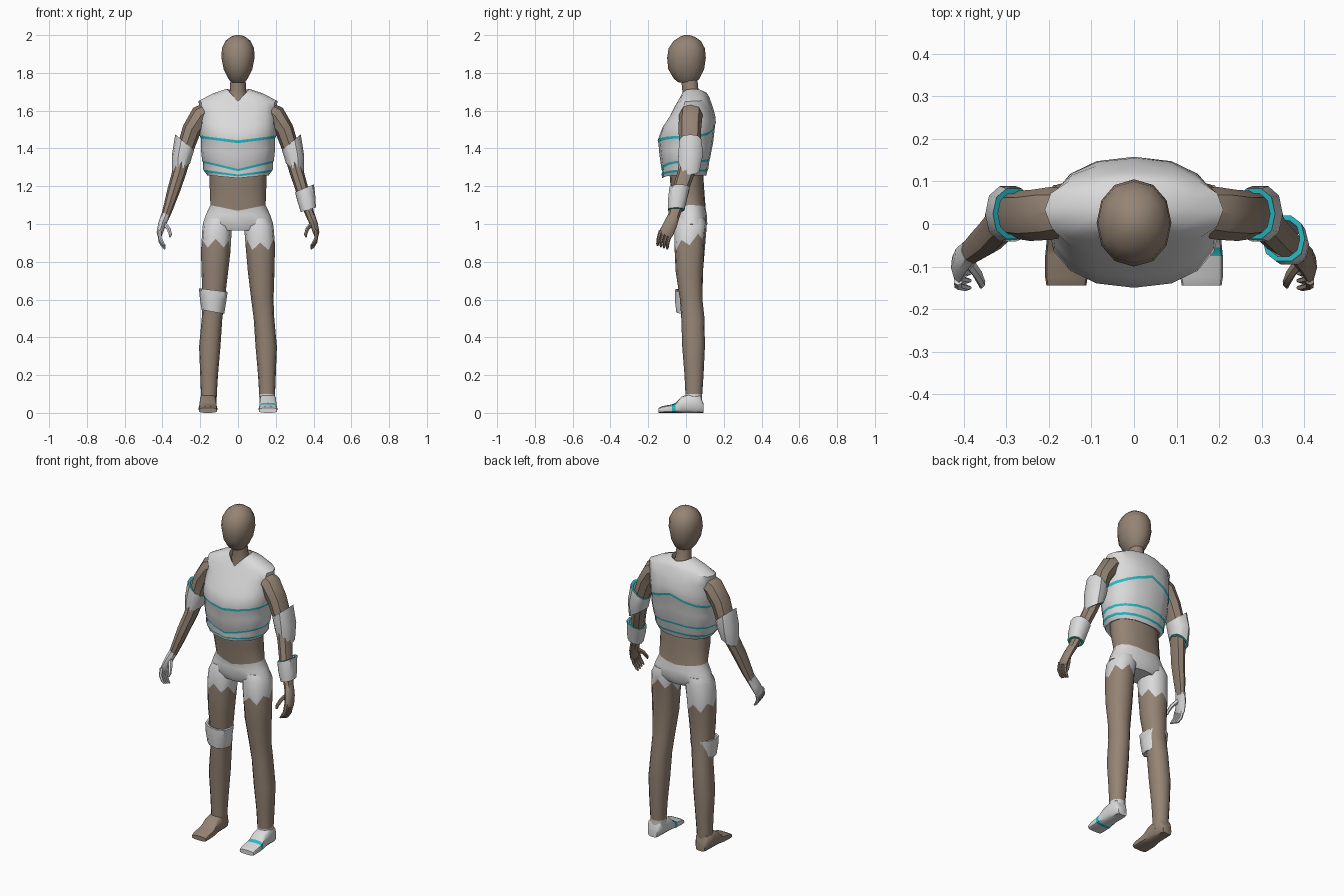
import bpy, bmesh, math
from mathutils import Vector

if "Cube" in bpy.data.objects:
    bpy.data.objects.remove(bpy.data.objects["Cube"], do_unlink=True)


def material(name, rgb):
    m = bpy.data.materials.new(name)
    m.use_nodes = True
    m.diffuse_color = (*rgb, 1)
    m.node_tree.nodes["Principled BSDF"].inputs["Base Color"].default_value = (*rgb, 1)
    return m


MATS = [material("brown skin", (0.30, 0.23, 0.175)),
        material("white armour", (0.70, 0.70, 0.70)),
        material("cyan trim", (0.02, 0.50, 0.57))]
SKIN, WHITE, CYAN = range(3)


def loft(name, rings, rows, cap=True, loop=False, angle=40):
    """Skin a list of rings; rows holds one material, or one per row of faces."""
    bm = bmesh.new()
    vr = [[bm.verts.new(p) for p in r] for r in rings]
    n = len(vr[0])
    pairs = list(zip(vr, vr[1:]))
    if loop:
        pairs.append((vr[-1], vr[0]))
    if isinstance(rows, int):
        rows = [rows] * len(pairs)
    for (a, b), mat in zip(pairs, rows):
        for i in range(n):
            j = (i + 1) % n
            bm.faces.new((a[i], a[j], b[j], b[i])).material_index = mat
    if cap and not loop:
        bm.faces.new(vr[0]).material_index = rows[0]
        bm.faces.new(vr[-1]).material_index = rows[-1]
    bmesh.ops.recalc_face_normals(bm, faces=bm.faces)
    me = bpy.data.meshes.new(name)
    bm.to_mesh(me)
    bm.free()
    for m in MATS:
        me.materials.append(m)
    ob = bpy.data.objects.new(name, me)
    bpy.context.collection.objects.link(ob)
    bpy.ops.object.select_all(action="DESELECT")
    ob.select_set(True)
    bpy.context.view_layer.objects.active = ob
    bpy.ops.object.shade_smooth_by_angle(angle=math.radians(angle))
    return ob


def ring(x0, x1, y0, y1, z, n=12, p=2.3, dz=lambda u, v, i: 0):
    """Level rounded ring inside a box; dz lifts points by their place on it."""
    out = []
    for i in range(n):
        a = 2 * math.pi * i / n
        u, v = (math.copysign(abs(k) ** (2 / p), k) for k in (math.cos(a), math.sin(a)))
        out.append(Vector(((x0 + x1) / 2 + u * (x1 - x0) / 2,
                           (y0 + y1) / 2 + v * (y1 - y0) / 2, z + dz(u, v, i))))
    return out


def body_ring(w, f, b, z, zf=None, zb=None, n=16):
    """Symmetric ring whose front and back centres may sit at other heights."""
    zf, zb = zf or z, zb or z
    return ring(-w, w, f, b, z, n, 2.3,
                lambda u, v, i: (1 - abs(u)) * ((zb if v > 0 else zf) - z))


def tube(name, path, mat, side=1, n=8):
    """Limb through (x, y, z, thickness, depth) points."""
    pts = [Vector((p[0] * side, p[1], p[2])) for p in path]
    rings = []
    for k, p in enumerate(path):
        t = (pts[min(k + 1, len(pts) - 1)] - pts[max(k - 1, 0)]).normalized()
        u = Vector((0, 1, 0))
        u = (u - t * u.dot(t)).normalized()
        w = t.cross(u)
        rings.append([pts[k] + u * p[4] * math.cos(a) + w * p[3] * math.sin(a)
                      for a in (2 * math.pi * i / n for i in range(n))])
    return loft(name, rings, mat)


def cuff(name, levels, side=1, trim=CYAN, wall=0.012):
    """Thick open band from (cx, cy, rx, ry, z, tilt) levels, top to bottom."""
    def level(l, inset):
        cx, cy, rx, ry, z, tilt = l
        rx, ry = rx - inset, ry - inset
        pts = ring(cx - rx, cx + rx, cy - ry, cy + ry, z, 10, 2.3,
                   lambda u, v, i: tilt * rx * u)
        return [Vector((p.x * side, p.y, p.z)) for p in pts]
    outer = [level(l, 0) for l in levels]
    inner = [level(l, wall) for l in reversed(levels)]
    k = len(levels) - 1
    rows = [WHITE] * k + [trim] + [WHITE] * k + [trim]
    return loft(name, outer + inner, rows, loop=True)


# Head and neck
loft("head", [ring(-w, w, f, b, z, 12, 2.1) for z, w, f, b in (
    (1.75, .035, -.04, .05), (1.77, .052, -.065, .072), (1.82, .076, -.094, .096),
    (1.88, .088, -.10, .105), (1.93, .085, -.092, .10), (1.97, .066, -.065, .078),
    (1.992, .037, -.03, .045), (2.0, .012, -.008, .018))], SKIN)
loft("neck", [ring(-w, w, f, b, z, 10, 2) for z, w, f, b in (
    (1.60, .09, -.03, .09), (1.67, .055, -.022, .08),
    (1.71, .042, -.022, .068), (1.79, .040, -.03, .06))], SKIN)

# Layered vest with chevron stripes
loft("vest", [body_ring(*r) for r in (
    (.045, -.02, .075, 1.68, 1.63, 1.67),
    (.060, -.032, .088, 1.715, 1.65, 1.70),
    (.135, -.040, .108, 1.69, 1.645, 1.695),
    (.210, -.055, .122, 1.65, 1.63, 1.675),
    (.198, -.085, .145, 1.60, 1.57, 1.61),
    (.200, -.125, .155, 1.54, 1.51, 1.57),
    (.203, -.150, .158, 1.468, 1.443, 1.537),
    (.197, -.146, .154, 1.454, 1.428, 1.523),
    (.197, -.141, .145, 1.40, 1.37, 1.44),
    (.190, -.130, .128, 1.336, 1.291, 1.350),
    (.184, -.125, .124, 1.324, 1.279, 1.338),
    (.184, -.130, .118, 1.288, 1.262, 1.292),
    (.176, -.126, .113, 1.276, 1.252, 1.280),
    (.163, -.126, .107, 1.258, 1.243, 1.255),
    (.145, -.10, .09, 1.265, 1.255, 1.265))],
    [SKIN] + [WHITE] * 5 + [CYAN, WHITE, WHITE, CYAN, WHITE, CYAN, WHITE, WHITE], cap=False)

# Waist and briefs
loft("waist_and_hips", [body_ring(*r) for r in (
    (.150, -.09, .09, 1.30), (.150, -.082, .095, 1.20), (.146, -.058, .104, 1.10, 1.07, 1.085),
    (.170, -.058, .11, 1.05), (.187, -.06, .113, 1.0), (.11, -.045, .095, .965))],
    [SKIN, SKIN, WHITE, WHITE, WHITE])

# Legs with ragged hems, and feet
LEG = ((.75, .052, .193, -.055, .09), (.60, .070, .188, -.032, .087),
       (.50, .083, .192, -.025, .098), (.35, .093, .206, -.02, .10),
       (.20, .106, .200, -.008, .093), (.10, .112, .196, -.003, .086),
       (.04, .114, .198, -.003, .084))
FOOT = ((.092, .030, .05), (.075, .042, .095), (.02, .044, .10), (-.02, .045, .088),
        (-.055, .048, .054), (-.075, .050, .045), (-.125, .050, .036), (-.145, .047, .026))
for label, s, hem, slope in (("left", 1, .91, .03), ("right", -1, .875, -.025)):
    shoe = WHITE if s > 0 else SKIN
    rings = [ring(.04, .165, -.045, .10, 1.03), ring(.032, .188, -.06, .11, .99),
             ring(.040, .196, -.062, .10, hem,
                  dz=lambda u, v, i: slope * v + (.022 if i % 2 else -.022))]
    rings += [ring(x0, x1, y0, y1, z) for z, x0, x1, y0, y1 in LEG]
    for r in rings:
        for p in r:
            p.x *= s
    loft(label + "_leg", rings, [WHITE, WHITE] + [SKIN] * 6 + [shoe])
    soles = []
    for y, w, h in FOOT:
        flat = ring(-w, w, 0, h, 0, 12, 3.5)
        soles.append([Vector((s * .159 + p.x, y, p.y)) for p in flat])
    loft(label + "_foot", soles, [shoe] * 4 + [CYAN if s > 0 else SKIN] + [shoe] * 2)

# Knee band on the right leg
cuff("right_knee_band", ((.131, .012, .076, .074, .65, .12),
                         (.132, .010, .070, .072, .60, .12),
                         (.133, .012, .060, .066, .535, .18)), -1, WHITE)

# Arms, elbow guards and hands
ARM = ((.15, .03, 1.60, .05, .055), (.195, .025, 1.575, .058, .062), (.245, .02, 1.50, .05, .060),
       (.285, .022, 1.38, .044, .056), (.312, .0, 1.27, .037, .045),
       (.340, -.03, 1.18, .034, .042), (.368, -.052, 1.09, .027, .036),
       (.388, -.068, 1.03, .022, .029))
PALM = ((.384, -.064, 1.045, .024, .031), (.402, -.082, 1.00, .021, .036),
        (.414, -.103, .955, .017, .038), (.415, -.11, .94, .012, .034))
THUMB = ((.392, -.085, 1.005, .013, .014), (.368, -.118, .975, .011, .013),
         (.358, -.140, .945, .009, .010), (.360, -.148, .93, .004, .005))
for label, s, mat in (("left", 1, SKIN), ("right", -1, WHITE)):
    tube(label + "_arm", ARM, SKIN, s)
    cuff(label + "_elbow_guard", ((.282, .024, .050, .062, 1.432, .85),
                                  (.297, .024, .053, .068, 1.36, .1),
                                  (.302, .018, .048, .056, 1.29, -.6)), s)
    tube(label + "_palm", PALM, mat, s)
    tube(label + "_thumb", THUMB, mat, s, 6)
    for k in range(4):
        y, drop = -.134 + .017 * k, -.006 * k
        tube(f"{label}_finger_{k + 1}", (
            (.414, y, .965 + drop, .011, .010), (.413, y - .012, .925 + drop, .010, .009),
            (.396, y - .016, .895 + drop, .008, .008),
            (.385, y - .016, .885 + drop, .004, .004)), mat, s, 6)

# Wrist guard on the left arm
cuff("left_wrist_guard", ((.352, -.034, .050, .056, 1.19, .4),
                          (.362, -.045, .049, .052, 1.13, .1),
                          (.372, -.052, .040, .045, 1.075, .3)))
